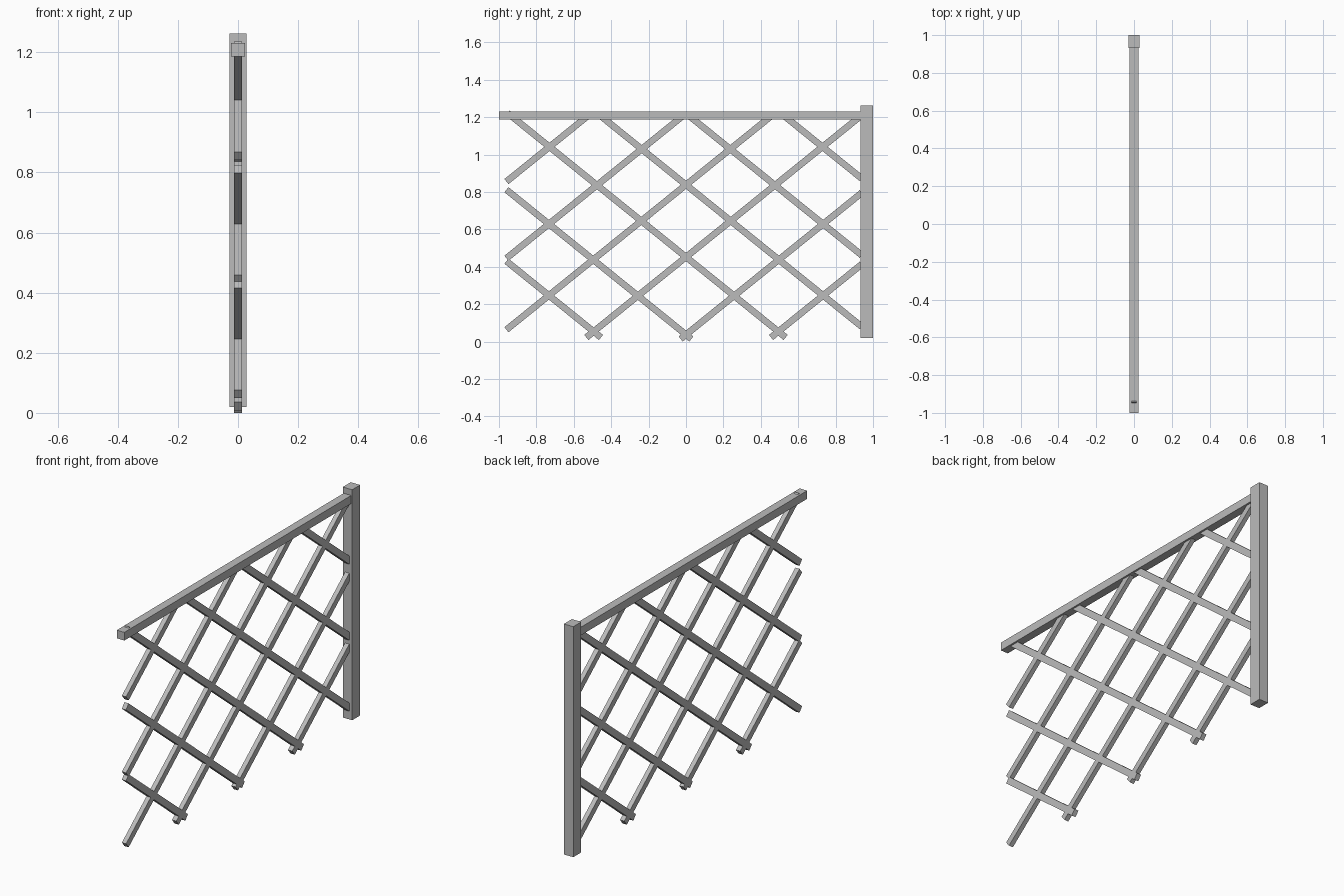
import bpy
import math

cube = bpy.data.objects.get("Cube")
if cube:
    bpy.data.objects.remove(cube, do_unlink=True)

# One plain grey for the whole panel
grey = bpy.data.materials.new("light grey")
grey.use_nodes = True
colour = (0.5, 0.5, 0.5, 1)
grey.diffuse_color = colour
grey.node_tree.nodes["Principled BSDF"].inputs["Base Color"].default_value = colour


def box(name, centre, size, tilt=0):
    """Box with the given size, tilted in the panel plane."""
    bpy.ops.mesh.primitive_cube_add(size=1, location=centre, rotation=(tilt, 0, 0))
    part = bpy.context.object
    part.name = name
    part.scale = size
    bpy.ops.object.transform_apply(location=False, rotation=False, scale=True)
    part.data.materials.append(grey)
    return part


# Frame: end post and top rail
box("end_post", (0, 0.966, 0.641), (0.056, 0.068, 1.242))
box("top_rail", (0, -0.03, 1.208), (0.045, 1.94, 0.044))

# Lattice: parallel slats, each set by its height at the middle of the panel
SLOPE = 0.807
LEFT, RIGHT = -0.96, 0.94
WIDTH, DEPTH = 0.035, 0.025
rows = [  # height at the middle, lowest end, highest end
    (-0.345, 0.022, 1.21),
    (0.037, 0.014, 1.21),
    (0.452, 0.022, 1.222),
    (0.838, 0.022, 1.21),
    (1.22, 0.022, 1.21),
    (1.63, 0.022, 1.21),
]
for side, label in ((1, "rising"), (-1, "falling")):
    for number, (middle, low, high) in enumerate(rows, 1):
        slope = side * SLOPE
        # Trim the slat to the panel's edges
        ends = sorted(((low - middle) / slope, (high - middle) / slope))
        y0, y1 = max(LEFT, ends[0]), min(RIGHT, ends[1])
        y = (y0 + y1) / 2
        length = math.hypot(y1 - y0, slope * (y1 - y0))
        box(f"{label}_slat_{number}", (0, y, middle + slope * y),
            (DEPTH, length, WIDTH), math.atan(slope))
